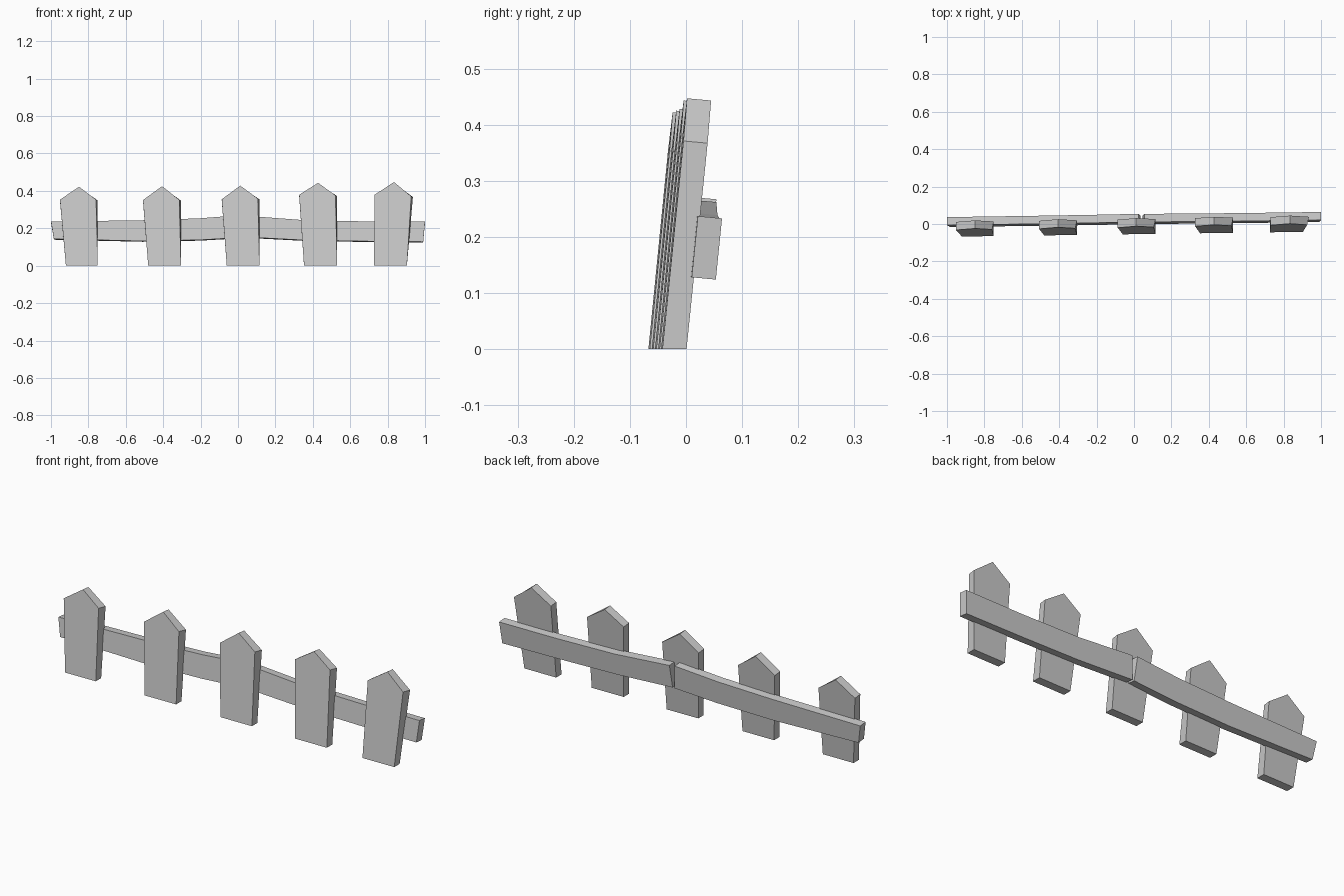
import bpy, bmesh

if "Cube" in bpy.data.objects:
    bpy.data.objects.remove(bpy.data.objects["Cube"])

YAW, LEAN, DEPTH = 0.0137, 0.1, 0.043   # slight turn, backward lean, board thickness


def make_object(name, bm):
    bmesh.ops.recalc_face_normals(bm, faces=bm.faces)
    mesh = bpy.data.meshes.new(name)
    bm.to_mesh(mesh)
    bm.free()
    obj = bpy.data.objects.new(name, mesh)
    bpy.context.collection.objects.link(obj)
    return obj


def loft(name, rings):
    """Join matching closed rings and cap both ends."""
    bm = bmesh.new()
    vs = [[bm.verts.new(p) for p in ring] for ring in rings]
    n = len(vs[0])
    for a, b in zip(vs, vs[1:]):
        for i in range(n):
            j = (i + 1) % n
            bm.faces.new((a[i], a[j], b[j], b[i]))
    bm.faces.new(vs[0])
    bm.faces.new(vs[-1])
    return make_object(name, bm)


def picket(name, bl, br, left, peak, right):
    outline = [(bl, 0), (br, 0), right, peak, left]
    front, back = [], []
    for i, (x, z) in enumerate(outline):
        y = -0.0544 + YAW * x + LEAN * z
        # the right edge flares slightly towards the rear
        front.append((x - (0.009 if i == 2 else 0), y, z))
        back.append((x, y + DEPTH, z - (0.004 if z > 0 else 0)))
    loft(name, [front, back])


def rail(name, stations):
    rings = []
    for xt, top, xb, bottom in stations:
        ring = []
        for x, z, d in ((xb, bottom, 0), (xt, top, 0), (xt, top, 1), (xb, bottom, 1)):
            y = 0.01 + YAW * (x - 1) + LEAN * (z - 0.125) + d * DEPTH
            ring.append((x, y, z - 0.004 * d))
        rings.append(ring)
    loft(name, rings)


# Pointed pickets: bottom x range, left shoulder, peak, right shoulder
pickets = [
    (-0.920, -0.750, (-0.952, 0.353), (-0.850, 0.422), (-0.750, 0.353)),
    (-0.480, -0.305, (-0.508, 0.351), (-0.406, 0.425), (-0.305, 0.352)),
    (-0.060, 0.115, (-0.087, 0.355), (0.012, 0.428), (0.115, 0.359)),
    (0.353, 0.530, (0.327, 0.379), (0.428, 0.443), (0.530, 0.376)),
    (0.727, 0.903, (0.730, 0.379), (0.834, 0.447), (0.935, 0.371)),
]
for i, p in enumerate(pickets, 1):
    picket(f"picket_{i}", *p)

# Two bent rails: top x, top z, bottom x, bottom z
rail("left_rail", [(-1.0, 0.236, -0.984, 0.143), (-0.51, 0.243, -0.51, 0.132),
                   (-0.21, 0.253, -0.20, 0.138), (0.025, 0.271, 0.035, 0.152)])
rail("right_rail", [(0.055, 0.266, 0.045, 0.153), (0.36, 0.243, 0.35, 0.137),
                    (0.68, 0.237, 0.67, 0.131), (1.0, 0.237, 0.99, 0.128)])
